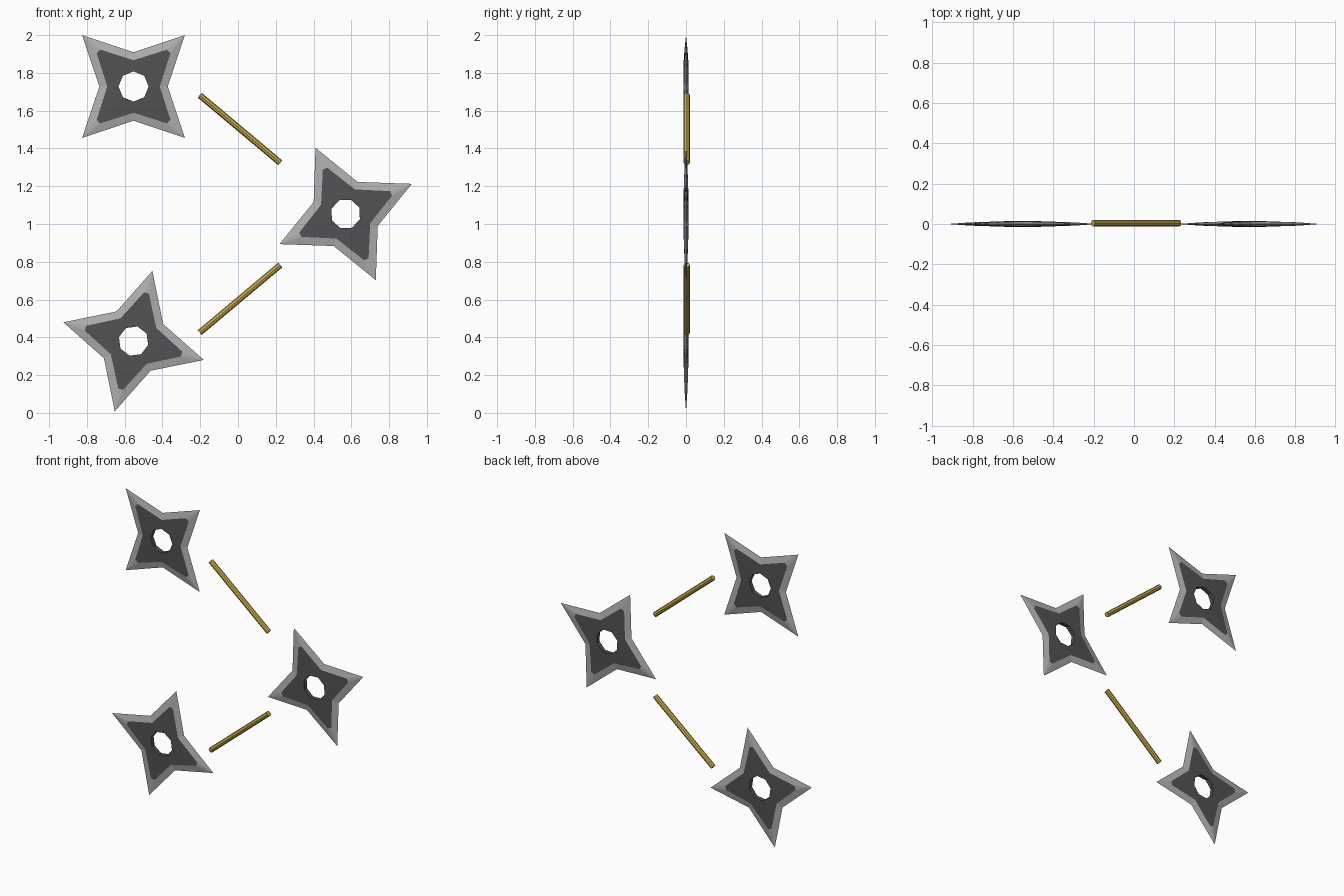
import bpy, bmesh, math
from mathutils import Vector

if "Cube" in bpy.data.objects:
    bpy.data.objects.remove(bpy.data.objects["Cube"])


def material(name, rgb):
    m = bpy.data.materials.new(name)
    m.diffuse_color = (*rgb, 1)
    m.use_nodes = True
    m.node_tree.nodes["Principled BSDF"].inputs["Base Color"].default_value = m.diffuse_color
    return m


DARK = material("dark steel", (0.085, 0.085, 0.09))
SILVER = material("ground silver edge", (0.43, 0.43, 0.43))
GOLD = material("gold", (0.57, 0.40, 0.065))


def finish(bm, name, mats):
    bmesh.ops.recalc_face_normals(bm, faces=bm.faces)
    mesh = bpy.data.meshes.new(name)
    bm.to_mesh(mesh)
    bm.free()
    for m in mats:
        mesh.materials.append(m)
    ob = bpy.data.objects.new(name, mesh)
    bpy.context.collection.objects.link(ob)
    return ob


# Four-pointed throwing blade: dark body with a hole, sharpened silver rim
def star(name, cx, cz, tip_deg):
    bm = bmesh.new()

    def vert(r, deg, y):
        a = math.radians(tip_deg + deg)
        return bm.verts.new((cx + r * math.cos(a), y, cz + r * math.sin(a)))

    def face(idx, *vs):
        bm.faces.new(vs).material_index = idx

    tips = [vert(0.385, 90 * k, 0) for k in range(4)]
    notches = [vert(0.181, 90 * k + 45, 0) for k in range(4)]
    holes = []
    for side in (-1, 1):
        hole = [vert(0.08, 45 * k, side * 0.014) for k in range(8)]
        before = [vert(0.264, 90 * k - 2.8, side * 0.008) for k in range(4)]
        after = [vert(0.264, 90 * k + 2.8, side * 0.008) for k in range(4)]
        valley = [vert(0.139, 90 * k + 45, side * 0.012) for k in range(4)]
        holes.append(hole)
        for k in range(4):
            n = (k + 1) % 4
            # dark body
            face(0, hole[2 * k], before[k], after[k])
            face(0, hole[2 * k], after[k], valley[k], hole[2 * k + 1])
            face(0, hole[2 * k + 1], valley[k], before[n], hole[2 * n])
            # silver edge
            face(1, before[k], tips[k], after[k])
            face(1, after[k], tips[k], notches[k], valley[k])
            face(1, valley[k], notches[k], tips[n], before[n])
    # hole wall
    for k in range(8):
        n = (k + 1) % 8
        face(0, holes[0][k], holes[0][n], holes[1][n], holes[1][k])
    finish(bm, name, (DARK, SILVER))


# Slim eight-sided rod between two points
def rod(name, start, end, radius=0.0165):
    a, b = Vector(start), Vector(end)
    bm = bmesh.new()
    bmesh.ops.create_cone(bm, cap_ends=True, segments=8, radius1=radius,
                          radius2=radius, depth=(b - a).length)
    ob = finish(bm, name, (GOLD,))
    ob.location = (a + b) / 2
    ob.rotation_euler = (b - a).to_track_quat('Z', 'Y').to_euler()


star("upper_star", -0.553, 1.728, 45)
star("middle_star", 0.57, 1.053, 24.5)
star("lower_star", -0.553, 0.38, 75)

rod("upper_rod", (-0.203, 0.004, 1.682), (0.224, 0.004, 1.324))
rod("lower_rod", (-0.203, 0.004, 0.425), (0.224, 0.004, 0.783))
